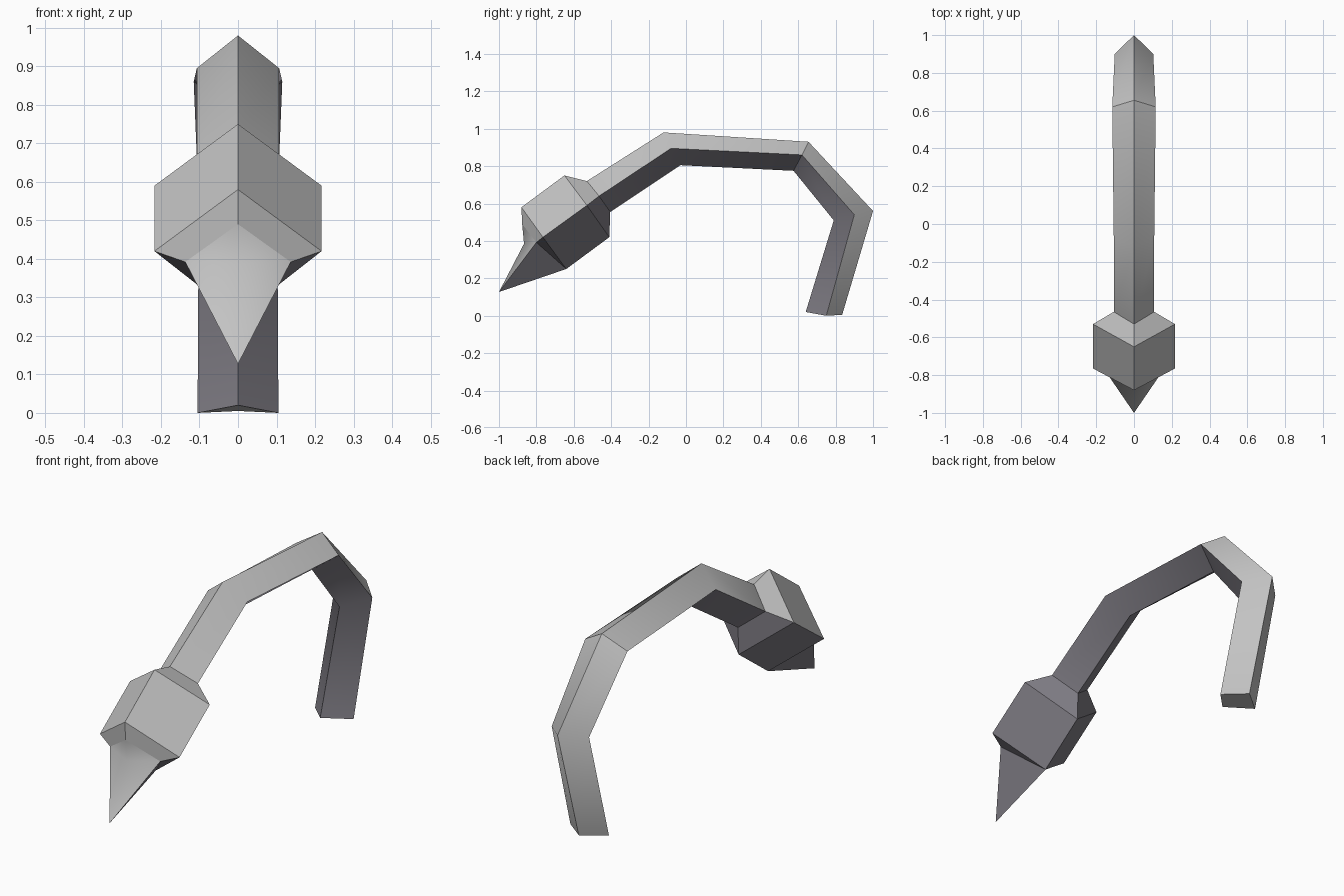
import bpy, bmesh, math

if "Cube" in bpy.data.objects:
    bpy.data.objects.remove(bpy.data.objects["Cube"])

light = bpy.data.materials.new("light grey")
light.diffuse_color = (0.55, 0.55, 0.55, 1)
light.use_nodes = True
light.node_tree.nodes["Principled BSDF"].inputs["Base Color"].default_value = light.diffuse_color
dark = bpy.data.materials.new("dark purplish grey")
dark.diffuse_color = (0.22, 0.21, 0.24, 1)
dark.use_nodes = True
dark.node_tree.nodes["Principled BSDF"].inputs["Base Color"].default_value = dark.diffuse_color


def finish(bm, name, angle, crease_x=()):
    """Weld, orient and link a bmesh; crease_x marks extra sharp edges by half width."""
    bmesh.ops.remove_doubles(bm, verts=bm.verts, dist=0.001)
    bmesh.ops.recalc_face_normals(bm, faces=bm.faces)
    mesh = bpy.data.meshes.new(name)
    bm.to_mesh(mesh)
    bm.free()
    mesh.materials.append(light)
    mesh.materials.append(dark)
    ob = bpy.data.objects.new(name, mesh)
    bpy.context.collection.objects.link(ob)
    bpy.ops.object.select_all(action='DESELECT')
    ob.select_set(True)
    bpy.context.view_layer.objects.active = ob
    bpy.ops.object.shade_smooth_by_angle(angle=math.radians(angle))
    # ring edges run from a side vertex to the centre plane
    for e in mesh.edges:
        xs = sorted(abs(mesh.vertices[i].co.x) for i in e.vertices)
        if xs[0] < 0.001 and any(abs(xs[1] - c) < 0.0005 for c in crease_x):
            e.use_edge_sharp = True


def diamond_loft(name, rings, angle, cap_end=False, crease_x=()):
    """Loft diamond rings: half width, then (y, z) of ridge, sides, underside."""
    bm = bmesh.new()
    prev = None
    for w, top, side, low in rings:
        ring = [bm.verts.new(p) for p in
                ((0, *top), (w, *side), (0, *low), (-w, *side))]
        if prev:
            for i in range(4):
                j = (i + 1) % 4
                f = bm.faces.new((prev[i], prev[j], ring[j], ring[i]))
                f.material_index = 1 if i in (1, 2) else 0  # dark underside
        prev = ring
    if cap_end:
        bm.faces.new(prev)
    finish(bm, name, angle, crease_x)


# Arched tail, from the bulb over to the foot; creased at the third ring
neck = (0.107, (-0.53, 0.72), (-0.465, 0.64), (-0.405, 0.555))
diamond_loft("arched_tail", [
    neck,
    (0.107, (-0.12, 0.98), (-0.08, 0.895), (-0.03, 0.805)),
    (0.115, (0.655, 0.93), (0.62, 0.86), (0.575, 0.775)),
    (0.102, (1.0, 0.56), (0.90, 0.54), (0.79, 0.51)),
    (0.105, (0.835, 0.005), (0.75, 0.0), (0.64, 0.02)),
], 65, cap_end=True, crease_x=(0.115,))

# Bulb with tapered back and inset front
inset = (0.137, (-0.876, 0.49), (-0.80, 0.392), (-0.64, 0.25))
diamond_loft("bulb", [
    neck,
    (0.217, (-0.65, 0.75), (-0.53, 0.59), (-0.41, 0.42)),
    (0.217, (-0.88, 0.58), (-0.765, 0.42), (-0.64, 0.25)),
    inset,
], 30)

# Stinger: bowed light upper face and two dark lower faces meeting at the tip
bm = bmesh.new()
w, top, side, low = inset
tip = bm.verts.new((0, -1.0, 0.127))
v_top = bm.verts.new((0, *top))
v_low = bm.verts.new((0, *low))
v_mid = bm.verts.new((0, -0.866, 0.385))
for s in (-1, 1):
    v_side = bm.verts.new((s * w, *side))
    for tri in ((v_top, v_side, v_mid), (v_mid, v_side, tip),
                (tip, v_side, v_low)):
        f = bm.faces.new(tri)
        f.material_index = 1 if v_low in tri else 0
finish(bm, "stinger", 60)
